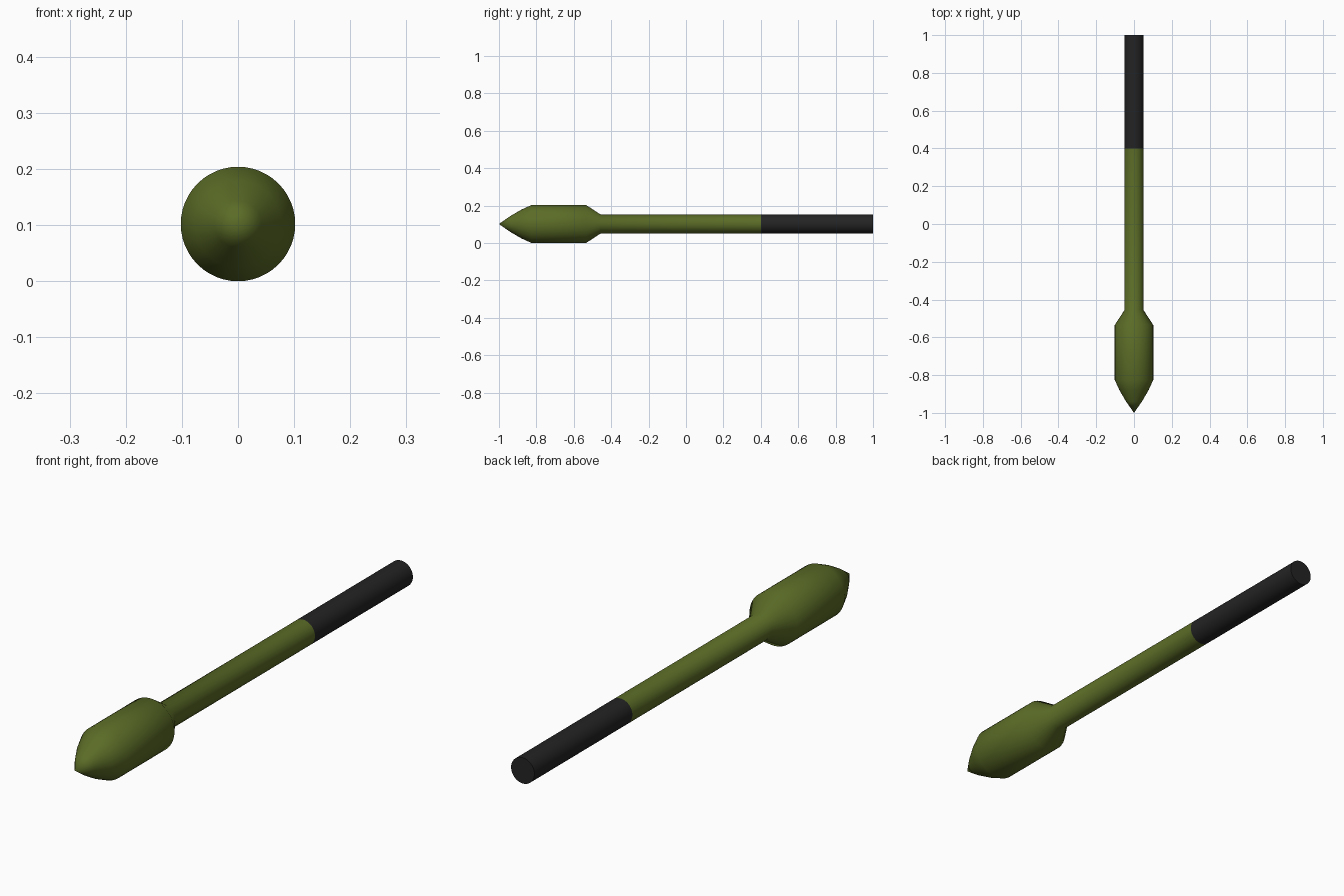
import bpy, bmesh, math

cube = bpy.data.objects.get("Cube")
if cube:
    bpy.data.objects.remove(cube, do_unlink=True)

SIDES = 48
HEAD_R = 0.102
SHAFT_R = 0.05


def material(name, color):
    mat = bpy.data.materials.new(name)
    mat.use_nodes = True
    mat.diffuse_color = color
    mat.node_tree.nodes["Principled BSDF"].inputs["Base Color"].default_value = color
    return mat


def lathe(name, profile, mat):
    """Spin (y, radius) points around the long axis; zero radius closes an end."""
    bm = bmesh.new()
    rings = []
    for y, r in profile:
        count = SIDES if r else 1
        rings.append([bm.verts.new((r * math.cos(math.tau * i / SIDES), y,
                                    HEAD_R + r * math.sin(math.tau * i / SIDES)))
                      for i in range(count)])
    for a, b in zip(rings, rings[1:]):
        for i in range(SIDES):
            j = i + 1
            corners = [a[i % len(a)], a[j % len(a)], b[j % len(b)], b[i % len(b)]]
            bm.faces.new(list(dict.fromkeys(corners)))
    bmesh.ops.recalc_face_normals(bm, faces=bm.faces)
    mesh = bpy.data.meshes.new(name)
    bm.to_mesh(mesh)
    bm.free()
    mesh.materials.append(mat)
    obj = bpy.data.objects.new(name, mesh)
    bpy.context.collection.objects.link(obj)
    bpy.ops.object.select_all(action='DESELECT')
    obj.select_set(True)
    bpy.context.view_layer.objects.active = obj
    bpy.ops.object.shade_smooth_by_angle(angle=math.radians(60))
    return obj


green = material("olive_green", (0.105, 0.15, 0.02, 1))
black = material("matte_black", (0.017, 0.017, 0.017, 1))

# Pointed head, tapered neck and front shaft
lathe("head_and_shaft", [
    (-1, 0), (-0.94, 0.042), (-0.88, 0.077), (-0.825, HEAD_R),
    (-0.535, HEAD_R), (-0.455, SHAFT_R), (0.4, SHAFT_R)], green)

# Dark rear shaft with a flat end
lathe("rear_shaft", [(0.4, SHAFT_R), (1, SHAFT_R), (1, 0)], black)
